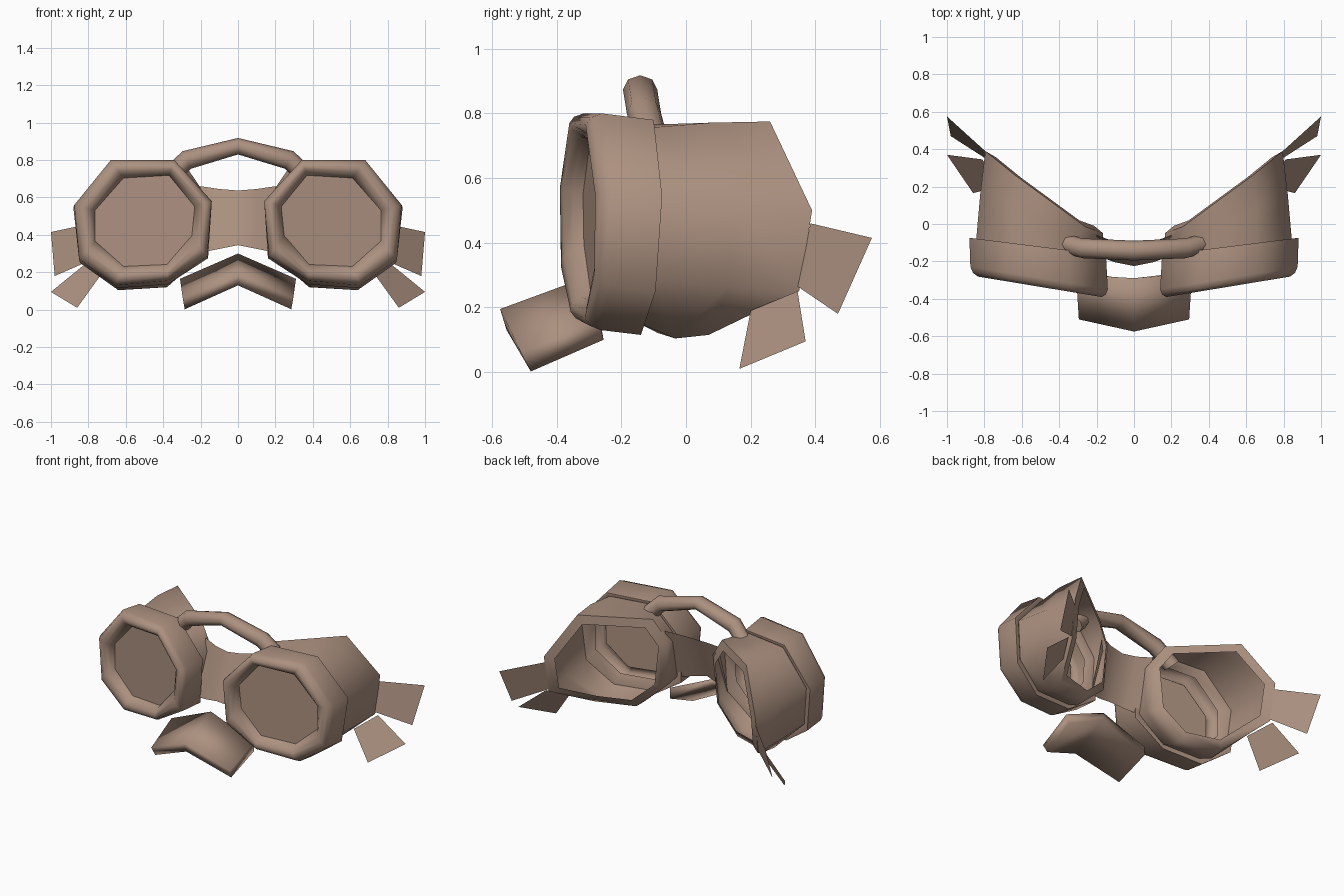
import bpy, bmesh, math
from mathutils import Vector

if "Cube" in bpy.data.objects:
    bpy.data.objects.remove(bpy.data.objects["Cube"])

brown = bpy.data.materials.new("dusty_brown")
brown.diffuse_color = (0.413, 0.283, 0.216, 1)
brown.use_nodes = True
brown.node_tree.nodes["Principled BSDF"].inputs["Base Color"].default_value = brown.diffuse_color


def finish(name, bm, mirror=False, angle=40):
    bmesh.ops.recalc_face_normals(bm, faces=bm.faces)
    mesh = bpy.data.meshes.new(name)
    bm.to_mesh(mesh)
    bm.free()
    mesh.materials.append(brown)
    ob = bpy.data.objects.new(name, mesh)
    bpy.context.collection.objects.link(ob)
    if mirror:
        ob.modifiers.new("Mirror", 'MIRROR').use_clip = False
    bpy.ops.object.select_all(action='DESELECT')
    ob.select_set(True)
    bpy.context.view_layer.objects.active = ob
    bpy.ops.object.shade_smooth_by_angle(angle=math.radians(angle))
    return ob


def loft(name, rings, closed=True, caps=(False, False), mirror=False, angle=40):
    """Skin a list of equal-length rings of points."""
    bm = bmesh.new()
    vs = [[bm.verts.new(p) for p in r] for r in rings]
    n = len(rings[0])
    for a, b in zip(vs, vs[1:]):
        for i in range(n if closed else n - 1):
            j = (i + 1) % n
            bm.faces.new((a[i], a[j], b[j], b[i]))
    if caps[0]:
        bm.faces.new(vs[0])
    if caps[1]:
        bm.faces.new(vs[-1])
    return finish(name, bm, mirror, angle)


# Octagon outlines (x, z): rim front, rim back and lens
outer = [(.34, .80), (.68, .80), (.875, .56), (.85, .27),
         (.655, .13), (.375, .155), (.165, .285), (.14, .58)]
rear = [(.35, .785), (.67, .78), (.88, .545), (.845, .25),
        (.655, .115), (.375, .135), (.16, .275), (.15, .57)]
inner = [(.37, .715), (.61, .70), (.76, .53), (.76, .37),
         (.61, .235), (.38, .245), (.25, .40), (.235, .55)]


def ring(t, depth):
    """Outline blended towards the lens, set behind the tilted front plane."""
    return [(ox + (ix - ox) * t, -.39 + .165 * (ox + (ix - ox) * t - .15) + depth,
             oz + (iz - oz) * t) for (ox, oz), (ix, iz) in zip(outer, inner)]


def rear_ring(t, back=0.0):
    """Outline on the back of the rim, lowest part leaning forward."""
    pts = []
    for (ox, oz), (ix, iz) in zip(rear, inner):
        x, z = ox + (ix - ox) * t, oz + (iz - oz) * t
        lean = -.04 * max(0, (.35 - z) / .25)
        pts.append((x, -.165 + .125 * (x - .15) + lean + back, z))
    return pts


# Rounded eyepiece rims with an inward flange at the back
loft("eyepiece_rim", [rear_ring(.85, -.05), rear_ring(.2), rear_ring(0), ring(0, .042),
                      ring(.12, .012), ring(.35, -.004), ring(.6, .002), ring(.85, .028),
                      ring(.97, .06)], mirror=True, angle=60)

# Recessed lenses
bm = bmesh.new()
bm.faces.new([bm.verts.new(p) for p in ring(.96, .058)])
finish("lens", bm, True)

# Side cups bulging back to the temples, ending in a narrow turned-in lip
cup_back = [(.26, -.015, .74), (.635, .26, .775), (.795, .39, .50), (.785, .35, .25),
            (.64, .07, .115), (.38, -.01, .12), (.20, -.05, .28), (.165, -.05, .60)]
cup_mid = [Vector(a).lerp(Vector(b), .5) for a, b in zip(rear_ring(.25), cup_back)]
cup_mid[1] += Vector((.015, 0, .004))
cup_mid[4] += Vector((0, 0, -.026))
cup_mid[5] += Vector((0, 0, -.02))
mid = sum((Vector(p) for p in cup_back), Vector()) / 8
lip = [Vector(p).lerp(mid, .17) + Vector((-.005, .012, 0)) for p in cup_back]
loft("side_cup", [rear_ring(.3, -.01), cup_mid, cup_back, lip], mirror=True, angle=70)

# Strap tabs at the temples
tabs = {"upper_strap": [(.79, .385, .46), (1, .575, .415), (.98, .47, .18), (.785, .345, .265)],
        "lower_strap": [(.81, .345, .25), (1, .37, .095), (.86, .165, .01), (.73, .20, .19)]}
for name, pts in tabs.items():
    bm = bmesh.new()
    bm.faces.new([bm.verts.new(p) for p in pts])
    finish(name, bm, True)


def flip(pts):
    return pts + [(-x, y, z) for x, y, z in reversed(pts[:-1])]


# Nose bridge sheet between the cups
top = [(.20, -.06, .66), (.10, -.095, .645), (0, -.11, .637)]
low = [(.20, -.17, .305), (.10, -.205, .325), (0, -.225, .345)]
loft("nose_bridge", [flip(top), flip(low)], closed=False)

# Arched tube joining the rims above the bridge
path = [Vector(p) for p in flip([(.385, -.10, .69), (.275, -.13, .80), (0, -.142, .874)])]
rings = []
for i, p in enumerate(path):
    t = (path[min(i + 1, 4)] - path[max(i - 1, 0)]).normalized()
    side = Vector((0, 1, 0))
    up = t.cross(side).normalized()
    wide = .044 if i == 2 else .052
    rings.append([p + side * .053 * math.cos(a) + up * wide * math.sin(a)
                  for a in (k * math.tau / 8 for k in range(8))])
loft("arched_tube", rings, caps=(True, True), angle=60)


# Chevron nose guard in front, a thick folded plate
def guard_section(s):
    if s == 0:
        return [(0, -.575, .195), (0, -.29, .30), (0, -.30, .255), (0, -.555, .13)]
    return [(s * .295, -.51, .06), (s * .31, -.27, .165),
            (s * .30, -.255, .10), (s * .285, -.48, .002)]


loft("nose_guard", [guard_section(s) for s in (-1, 0, 1)], caps=(True, True), angle=120)
